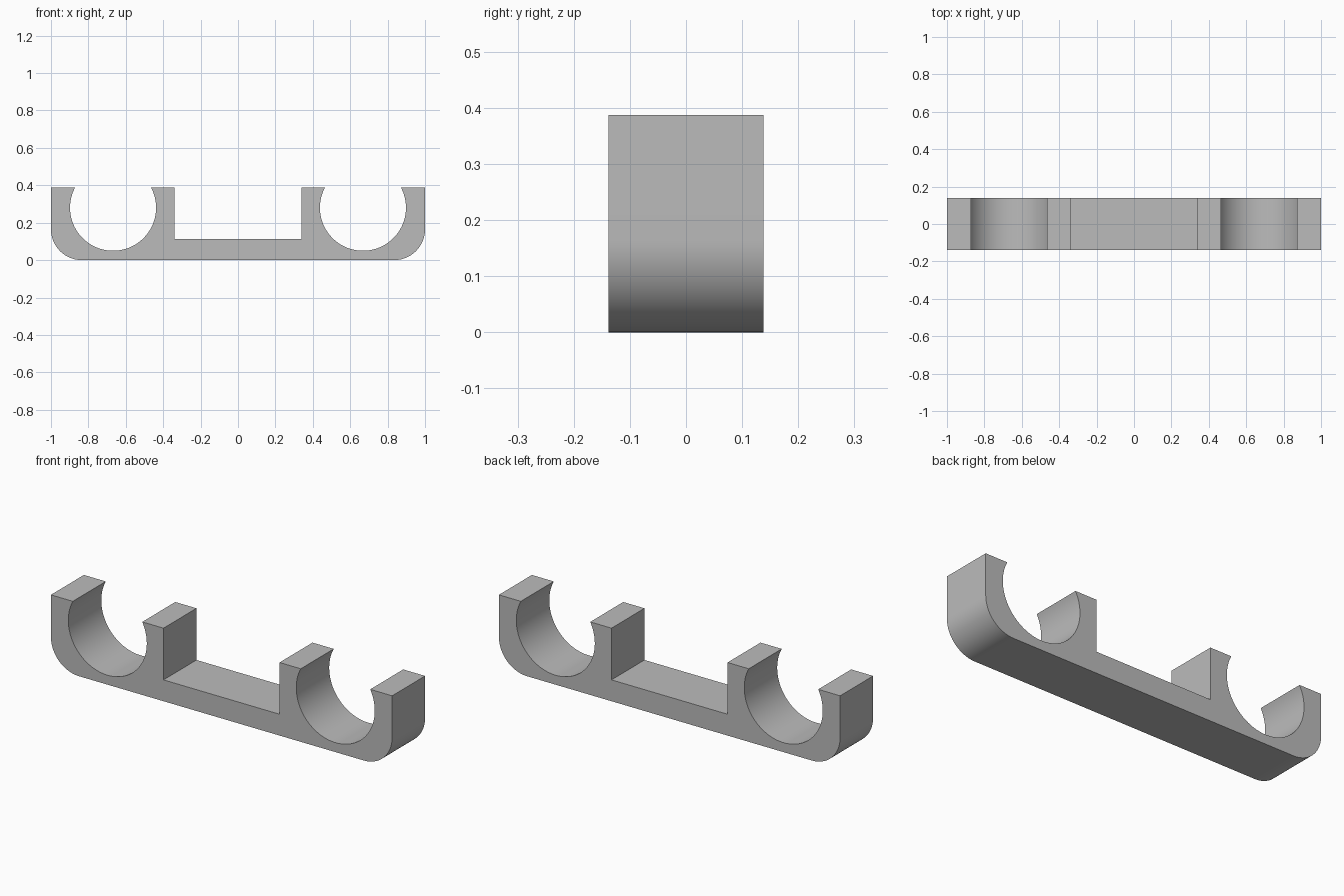
import bpy
import bmesh
import math

old = bpy.data.objects.get("Cube")
if old:
    bpy.data.objects.remove(old, do_unlink=True)

HALF_DEPTH = 0.138
TOP = 0.387
FLOOR = 0.113
INNER = 0.34
CORNER = 0.165
BORE_X, BORE_Z, BORE_R = 0.668, 0.28, 0.23


def arc(cx, cz, r, start, end, steps):
    """Points on an arc, angles in radians."""
    angles = [start + (end - start) * i / steps for i in range(steps + 1)]
    return [(cx + r * math.cos(a), cz + r * math.sin(a)) for a in angles]


# Right half of the outline: rounded bottom corner, open bore, inner step
lip = math.asin((TOP - BORE_Z) / BORE_R)
half = arc(1 - CORNER, CORNER, CORNER, -math.pi / 2, 0, 20)
half.append((1, TOP))
half += arc(BORE_X, BORE_Z, BORE_R, lip, -math.pi - lip, 72)
half += [(INNER, TOP), (INNER, FLOOR)]
outline = half + [(-x, z) for x, z in reversed(half)]

# Extrude the outline through the depth
bm = bmesh.new()
face = bm.faces.new([bm.verts.new((x, -HALF_DEPTH, z)) for x, z in outline])
result = bmesh.ops.extrude_face_region(bm, geom=[face], use_keep_orig=True)
moved = [v for v in result["geom"] if isinstance(v, bmesh.types.BMVert)]
bmesh.ops.translate(bm, verts=moved, vec=(0, 2 * HALF_DEPTH, 0))
bmesh.ops.recalc_face_normals(bm, faces=bm.faces)
mesh = bpy.data.meshes.new("double_clip_bracket")
bm.to_mesh(mesh)
bm.free()
bracket = bpy.data.objects.new("double_clip_bracket", mesh)
bpy.context.collection.objects.link(bracket)

# Plain grey material
grey = bpy.data.materials.new("grey")
grey.use_nodes = True
colour = (0.5, 0.5, 0.5, 1)
grey.diffuse_color = colour
grey.node_tree.nodes["Principled BSDF"].inputs["Base Color"].default_value = colour
mesh.materials.append(grey)

# Smooth curved walls, sharp rims
bpy.ops.object.select_all(action="DESELECT")
bracket.select_set(True)
bpy.context.view_layer.objects.active = bracket
bpy.ops.object.shade_smooth_by_angle(angle=math.radians(30))
